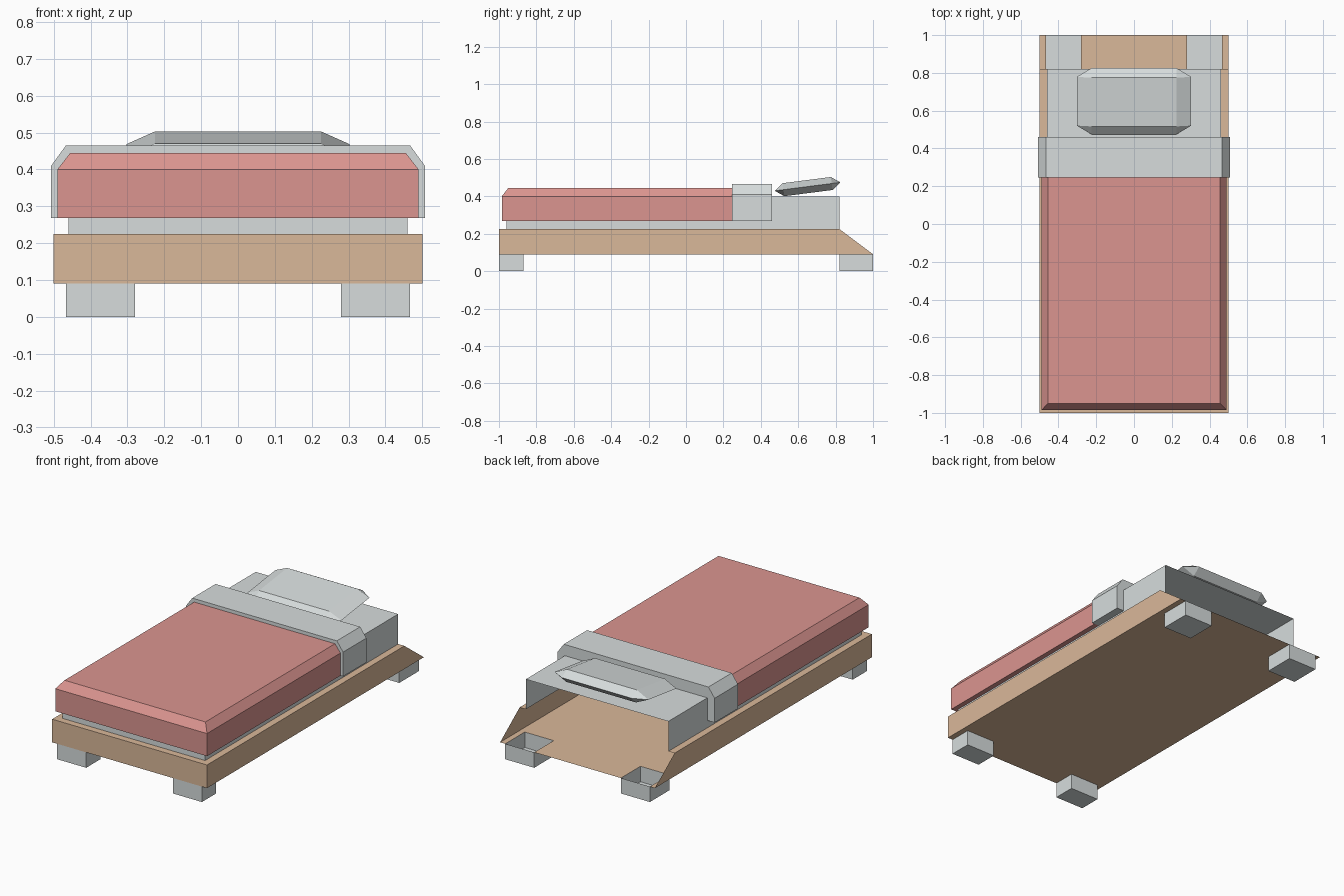
import bpy
import bmesh
from math import radians
from mathutils import Matrix

cube = bpy.data.objects.get("Cube")
if cube:
    bpy.data.objects.remove(cube, do_unlink=True)


def material(name, color):
    mat = bpy.data.materials.new(name)
    mat.use_nodes = True
    mat.diffuse_color = color
    mat.node_tree.nodes["Principled BSDF"].inputs["Base Color"].default_value = color
    return mat


wood = material("tan wood", (0.70, 0.48, 0.32, 1))
linen = material("pale grey linen", (0.68, 0.72, 0.72, 1))
red = material("dusty red", (0.71, 0.30, 0.28, 1))


def finish(name, bm, mat):
    bmesh.ops.remove_doubles(bm, verts=bm.verts, dist=0.0001)
    bmesh.ops.recalc_face_normals(bm, faces=bm.faces)
    mesh = bpy.data.meshes.new(name)
    bm.to_mesh(mesh)
    bm.free()
    mesh.materials.append(mat)
    obj = bpy.data.objects.new(name, mesh)
    bpy.context.collection.objects.link(obj)
    return obj


def face(bm, points):
    bm.faces.new([bm.verts.new(p) for p in points])


def loft(name, rings, mat, bottom=False, top=True, back=True):
    """Stack rectangles (x0, x1, y0, y1, z); the chosen sides stay open."""
    bm = bmesh.new()
    loops = [[(x0, y0, z), (x1, y0, z), (x1, y1, z), (x0, y1, z)]
             for x0, x1, y0, y1, z in rings]
    for low, high in zip(loops, loops[1:]):
        for i in range(4):
            if i == 2 and not back:
                continue
            j = (i + 1) % 4
            face(bm, [low[i], low[j], high[j], high[i]])
    if bottom:
        face(bm, loops[0][::-1])
    if top:
        face(bm, loops[-1])
    return finish(name, bm, mat)


# Main levels and edges
BASE, RIM, HEM, BED = 0.09, 0.225, 0.268, 0.40
HALF, BED_HALF, BED_FRONT, BED_BACK = 0.50, 0.46, -0.96, 0.82
LEG_IN, LEG_OUT = 0.28, 0.467
FRONT_LEG = -0.87

# Frame: thin shell, open at the sloped back, floor cut out over the legs
bm = bmesh.new()
xs = [-HALF, -LEG_OUT, -LEG_IN, LEG_IN, LEG_OUT, HALF]
ys = [-1, FRONT_LEG, BED_BACK, 1]
for i, (x0, x1) in enumerate(zip(xs, xs[1:])):
    for j, (y0, y1) in enumerate(zip(ys, ys[1:])):
        if i in (1, 3) and j != 1:
            continue
        face(bm, [(x0, y0, BASE), (x0, y1, BASE), (x1, y1, BASE), (x1, y0, BASE)])
for s in (-1, 1):
    a, b = s * HALF, s * BED_HALF
    face(bm, [(a, -1, BASE), (a, 1, BASE), (a, BED_BACK, RIM), (a, -1, RIM)])
    face(bm, [(a, -1, RIM), (a, BED_BACK, RIM), (b, BED_BACK, RIM), (b, BED_FRONT, RIM)])
face(bm, [(-HALF, -1, BASE), (HALF, -1, BASE), (HALF, -1, RIM), (-HALF, -1, RIM)])
face(bm, [(-HALF, -1, RIM), (HALF, -1, RIM),
          (BED_HALF, BED_FRONT, RIM), (-BED_HALF, BED_FRONT, RIM)])
finish("bed_frame", bm, wood)

# Legs: open-topped blocks
for side, x0, x1 in (("right", -LEG_OUT, -LEG_IN), ("left", LEG_IN, LEG_OUT)):
    for end, y0, y1 in (("front", -1, FRONT_LEG), ("back", BED_BACK, 1)):
        loft(f"{end}_{side}_leg", [(x0, x1, y0, y1, 0), (x0, x1, y0, y1, BASE)],
             linen, bottom=True, top=False)

# Mattress: open at the back and below
loft("mattress", [(-BED_HALF, BED_HALF, BED_FRONT, BED_BACK, z) for z in (RIM, BED)],
     linen, back=False)

# Blanket: lip under the hem, straight sides, chamfered top
loft("blanket", [(-w, w, y, 0.25, z) for w, y, z in (
    (BED_HALF, BED_FRONT, HEM), (0.49, -0.985, HEM), (0.49, -0.985, BED),
    (0.455, -0.95, 0.445))], red, back=False)

# Folded sheet: arch profile extruded along the bed
outer = [(0.507, HEM), (0.507, 0.41), (0.467, 0.465)]
half = [(BED_HALF, BED), (BED_HALF, HEM)] + outer
arch = half + [(-x, z) for x, z in reversed(half)]
bm = bmesh.new()
face(bm, [(x, 0.245, z) for x, z in arch])
ext = bmesh.ops.extrude_face_region(bm, geom=bm.faces[:])
bmesh.ops.translate(bm, vec=(0, 0.215, 0),
                    verts=[v for v in ext["geom"] if isinstance(v, bmesh.types.BMVert)])
finish("folded_sheet", bm, linen)

# Pillow: tilted block bevelled to a thin edge all round
bm = bmesh.new()
for sx in (-1, 1):
    for sy in (-1, 1):
        for x, y, z in ((0.225, 0.13, 0.035), (0.225, 0.13, -0.035),
                        (0.303, 0.13, 0), (0.225, 0.177, 0)):
            bm.verts.new((sx * x, sy * y, z))
bmesh.ops.convex_hull(bm, input=bm.verts)
bmesh.ops.dissolve_limit(bm, angle_limit=radians(1), verts=bm.verts, edges=bm.edges)
bm.transform(Matrix.Translation((0, 0.65, 0.452)) @ Matrix.Rotation(radians(7.3), 4, "X"))
finish("pillow", bm, linen)
